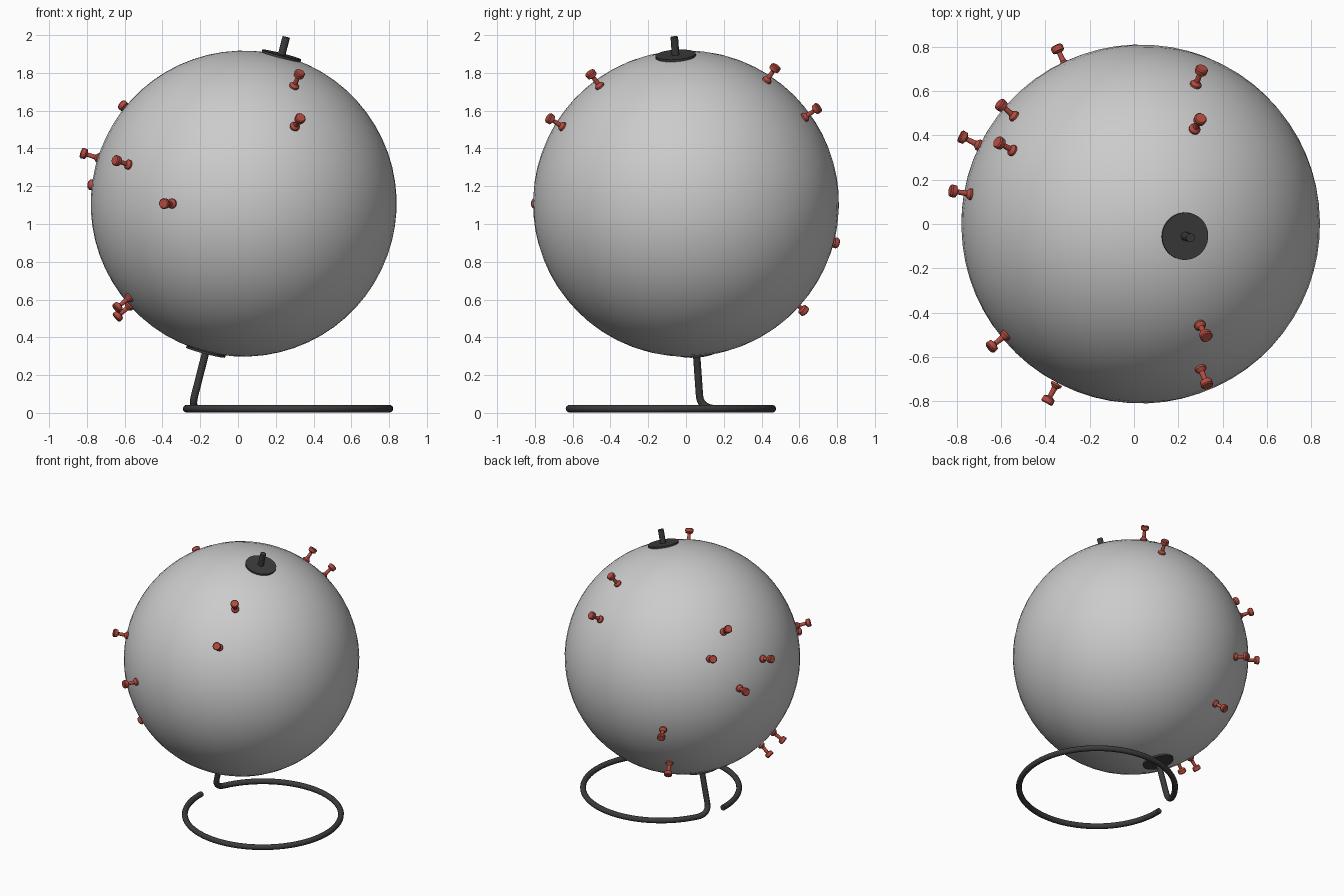
import bpy
from math import cos, sin, radians
from mathutils import Vector

cube = bpy.data.objects.get("Cube")
if cube:
    bpy.data.objects.remove(cube)


def material(name, rgb):
    m = bpy.data.materials.new(name)
    m.use_nodes = True
    m.diffuse_color = (*rgb, 1)
    bsdf = next(n for n in m.node_tree.nodes if n.type == 'BSDF_PRINCIPLED')
    bsdf.inputs["Base Color"].default_value = (*rgb, 1)
    return m


GREY = material("light_grey", (0.6, 0.6, 0.6))
DARK = material("dark_metal", (0.045, 0.045, 0.045))
RED = material("pin_red", (0.45, 0.07, 0.05))

CENTRE = Vector((0.03, 0, 1.108))
RADIUS = 0.81
AXIS = Vector((0.2, -0.055, 0.783)).normalized()


def aim(direction):
    return direction.to_track_quat('Z', 'Y').to_euler()


def finish(obj, name, mat, angle=35):
    obj.name = name
    obj.data.materials.append(mat)
    bpy.ops.object.select_all(action='DESELECT')
    obj.select_set(True)
    bpy.context.view_layer.objects.active = obj
    bpy.ops.object.shade_smooth_by_angle(angle=radians(angle))
    return obj


def rod(name, start, end, radius, mat, sides=24):
    span = end - start
    bpy.ops.mesh.primitive_cylinder_add(vertices=sides, radius=radius, depth=span.length,
                                        location=(start + end) / 2, rotation=aim(span))
    return finish(bpy.context.object, name, mat)


def lathe(name, profile, sides):
    """Closed solid of revolution from (radius, height) pairs."""
    verts = [(r * cos(radians(360 * i / sides)), r * sin(radians(360 * i / sides)), h)
             for r, h in profile for i in range(sides)]
    faces = [(k * sides + i, k * sides + (i + 1) % sides,
              (k + 1) * sides + (i + 1) % sides, (k + 1) * sides + i)
             for k in range(len(profile) - 1) for i in range(sides)]
    faces += [tuple(reversed(range(sides))), tuple(range(len(verts) - sides, len(verts)))]
    mesh = bpy.data.meshes.new(name)
    mesh.from_pydata(verts, [], faces)
    obj = bpy.data.objects.new(name, mesh)
    bpy.context.collection.objects.link(obj)
    return obj


# Tilted ball
bpy.ops.mesh.primitive_uv_sphere_add(segments=64, ring_count=32, radius=RADIUS,
                                     location=CENTRE, rotation=aim(AXIS))
finish(bpy.context.object, "globe_ball", GREY)

# Pole discs and axle stub
for name, side in (("top_disc", 1), ("bottom_disc", -1)):
    rod(name, CENTRE + AXIS * side * (RADIUS - 0.006), CENTRE + AXIS * side * (RADIUS + 0.006),
        0.107, DARK, 40)
rod("axle_stub", CENTRE + AXIS * (RADIUS - 0.05), CENTRE + AXIS * 0.912, 0.02, DARK)

# Bent wire stand: straight arm, curved elbow, open base ring
TUBE = 0.02
ring_centre = Vector((0.265, -0.08, 0.022))
ring_radius = 0.537


def ring_point(deg):
    return ring_centre + ring_radius * Vector((cos(radians(deg)), sin(radians(deg)), 0))


arm_top = CENTRE - AXIS * (RADIUS - 0.03)
elbow_start = CENTRE - AXIS * 1.05
elbow_end = ring_point(154)
corner = CENTRE - AXIS * 1.12
path = [arm_top]
for i in range(13):
    t = i / 12
    path.append(elbow_start * (1 - t) ** 2 + corner * 2 * t * (1 - t) + elbow_end * t * t)
path += [ring_point(154 - 337 * i / 90) for i in range(1, 91)]

curve = bpy.data.curves.new("wire_stand", 'CURVE')
curve.dimensions = '3D'
curve.bevel_depth = TUBE
curve.bevel_resolution = 4
curve.use_fill_caps = True
spline = curve.splines.new('POLY')
spline.points.add(len(path) - 1)
for point, co in zip(spline.points, path):
    point.co = (*co, 1)
stand = bpy.data.objects.new("wire_stand", curve)
bpy.context.collection.objects.link(stand)
bpy.ops.object.select_all(action='DESELECT')
stand.select_set(True)
bpy.context.view_layer.objects.active = stand
bpy.ops.object.convert(target='MESH')
finish(bpy.context.object, "wire_stand", DARK)

# Push pins, each pointing out from the ball's centre
PIN_PROFILE = [(0.004, 0.78), (0.004, 0.812), (0.026, 0.812), (0.026, 0.822), (0.013, 0.836),
               (0.011, 0.878), (0.027, 0.886), (0.029, 0.908), (0.024, 0.914)]
PIN_DIRECTIONS = [
    (0.275, -0.47, 0.64), (0.275, -0.665, 0.415), (0.25, 0.44, 0.67), (0.255, 0.645, 0.468),
    (-0.38, 0.8, -0.21), (-0.32, 0.63, -0.572), (-0.64, 0.545, 0.36), (-0.81, 0.395, 0.1),
    (-0.645, 0.37, 0.524), (-0.855, 0.15, 0.268), (-0.675, -0.555, 0.228), (-0.42, -0.8, 0),
    (-0.675, -0.25, -0.555), (-0.67, -0.09, -0.6)]
for n, direction in enumerate(PIN_DIRECTIONS, 1):
    pin = lathe("push_pin", PIN_PROFILE, 16)
    pin.location = CENTRE
    pin.rotation_euler = aim(Vector(direction))
    finish(pin, f"push_pin_{n}", RED)
